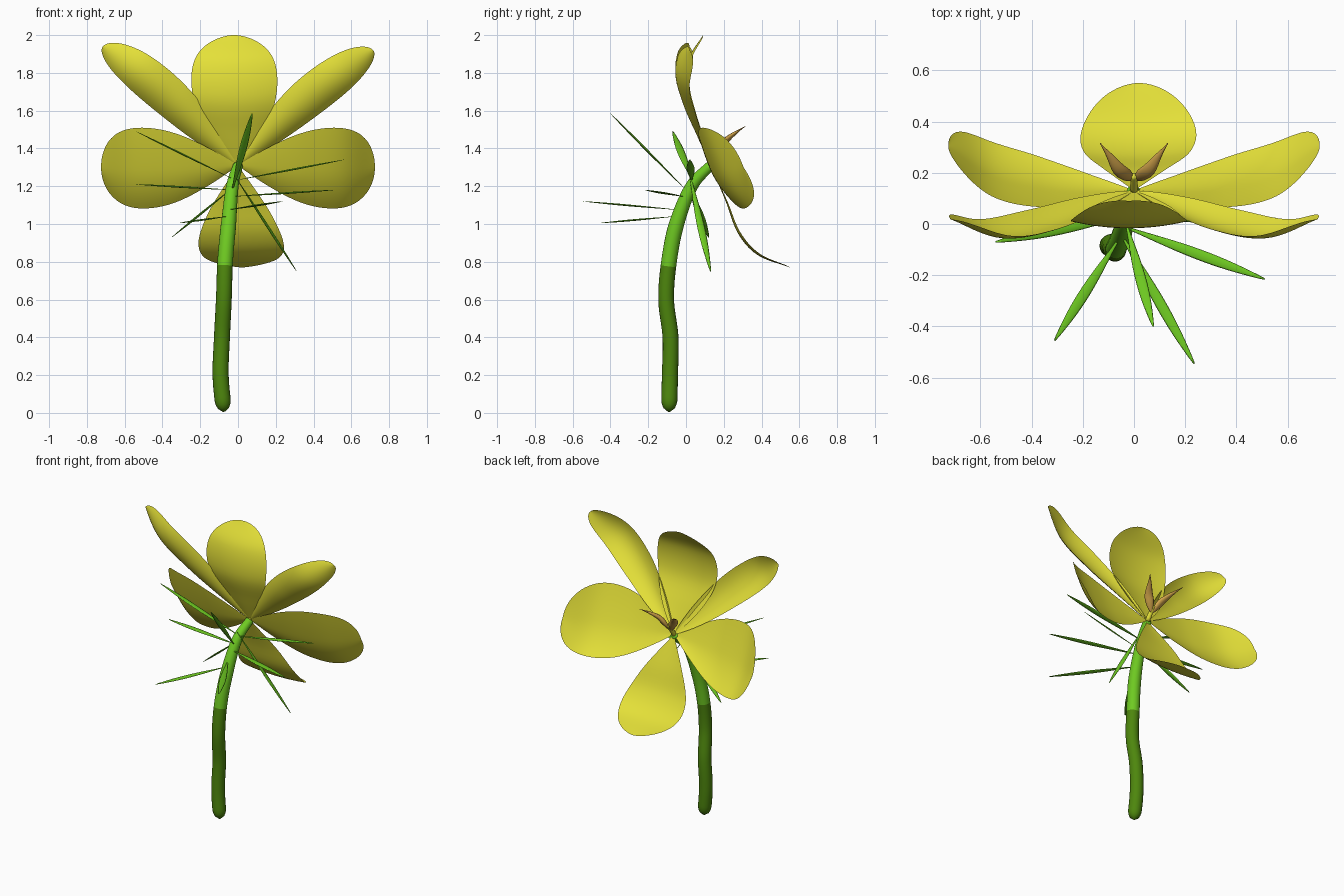
import bpy, bmesh, math
from mathutils import Vector as V

if "Cube" in bpy.data.objects:
    bpy.data.objects.remove(bpy.data.objects["Cube"])


def mat(name, c):
    m = bpy.data.materials.new(name)
    m.diffuse_color = (*c, 1)
    m.use_nodes = True
    m.node_tree.nodes["Principled BSDF"].inputs["Base Color"].default_value = m.diffuse_color
    return m


YELLOW = mat("petal yellow", (0.78, 0.75, 0.04))
LIGHT = mat("light green", (0.16, 0.60, 0.016))
DARK = mat("dark green", (0.075, 0.24, 0.004))
OCHRE = mat("ochre", (0.64, 0.37, 0.07))


def spline(pts, t):
    """Catmull-Rom point at t in 0..1 through evenly spaced points."""
    pts = [V(p) for p in pts]
    n = len(pts) - 1
    i = min(int(t * n), n - 1)
    u = t * n - i
    b, c = pts[i], pts[i + 1]
    a = pts[i - 1] if i else b * 2 - c
    d = pts[i + 2] if i + 2 <= n else c * 2 - b
    return 0.5 * (b * 2 + (c - a) * u + (a * 2 - b * 5 + c * 4 - d) * u * u
                  + (b * 3 - a - c * 3 + d) * u ** 3)


def grid_object(name, rows, mats, closed=False):
    """Skin a list of vertex rows into a smooth surface."""
    bm = bmesh.new()
    vr = [[bm.verts.new(p) for p in r] for r in rows]
    m = len(vr[0])
    for r0, r1 in zip(vr, vr[1:]):
        for j in range(m if closed else m - 1):
            k = (j + 1) % m
            bm.faces.new((r0[j], r0[k], r1[k], r1[j]))
    if closed:
        bm.faces.new(vr[0][::-1])
        bm.faces.new(vr[-1])
    bmesh.ops.remove_doubles(bm, verts=bm.verts, dist=1e-5)
    if closed:
        bmesh.ops.recalc_face_normals(bm, faces=bm.faces)
    me = bpy.data.meshes.new(name)
    bm.to_mesh(me)
    bm.free()
    for mt in mats:
        me.materials.append(mt)
    for p in me.polygons:
        p.use_smooth = True
    ob = bpy.data.objects.new(name, me)
    bpy.context.collection.objects.link(ob)
    return ob


def tube(name, path, radius, mats, n=12, rings=24, side=None, flat=1.0):
    """Sweep an ellipse along a path; radius is a function of t."""
    rows = []
    for i in range(rings + 1):
        t = i / rings
        p = spline(path, t)
        d = (spline(path, min(t + .01, 1)) - spline(path, max(t - .01, 0))).normalized()
        s = V(side) if side else V((1, 0, 0))
        s = (s - d * s.dot(d)).normalized()
        w = d.cross(s)
        r = radius(t)
        rows.append([p + s * r * math.cos(2 * math.pi * k / n)
                     + w * r * flat * math.sin(2 * math.pi * k / n) for k in range(n)])
    return grid_object(name, rows, mats, True)


# Stem, dark below and light above
STEM = [(-.075, -.09, .006), (-.092, -.085, .2), (-.085, -.082, .4), (-.075, -.105, .6),
        (-.068, -.09, .8), (-.05, -.05, 1.0), (-.03, .03, 1.2), (0, .13, 1.31)]


def stem_radius(t):
    r = .043 - .003 * t - .014 * max(0, (t - .7) / .3)
    return r * math.sqrt(max(0.02, 1 - max(0, 1 - t / .05) ** 2))


stem = tube("stem", STEM, stem_radius, [DARK, LIGHT], 20, 72)
for p in stem.data.polygons:
    p.material_index = int(p.center.z > .78)

# Petals: midline, half-width vector, cupping of lower and upper edge, fullness
NORMAL = V((0, .91, .41))
BASE = (0, .13, 1.31)


def petal(name, mid, side, cup, a, b):
    peak = a / (a + b)
    fmax = peak ** a * (1 - peak) ** b
    rows = []
    for i in range(33):
        t = 1 - (1 - i / 32) ** 1.8
        f = max(t ** a * (1 - t) ** b / fmax, .008 * (1 - t))
        p = spline(mid, t)
        rows.append([p + V(side) * f * u + NORMAL * cup[u > 0] * f * u * u
                     for u in [k / 8 for k in range(-8, 9)]])
    return grid_object(name, rows, [YELLOW])


petal("top_petal", [BASE, (-.01, .055, 1.48), (-.018, -.012, 1.66), (-.02, 0, 1.85),
                    (-.02, .09, 2.0)], (.228, 0, 0), (.03, .03), .95, .6)
petal("bottom_petal", [BASE, (.005, .21, 1.12), (.012, .275, .95), (.02, .38, .835),
                       (.02, .55, .77)], (.226, 0, 0), (.015, .015), 1.1, .62)
for sx, label in ((-1, "left"), (1, "right")):
    petal(label + "_wide_petal",
          [BASE, (.19 * sx, .125, 1.295), (.37 * sx, .14, 1.285), (.56 * sx, .19, 1.285),
           (.725 * sx, .305, 1.30)], (0, -.09, .222), (.05, .01), 1.0, .48)
    dz = 0 if sx < 0 else -.02
    petal(label + "_narrow_petal",
          [BASE, (.17 * sx, .055, 1.475), (.35 * sx, -.015, 1.645 + dz / 2),
           (.54 * sx, -.048, 1.805 + dz), (.715 * sx, .018, 1.94 + dz)],
          (-.07 * sx, -.035, .08), (.04, .04), .85, .55)

# Thin leaf blades: stem attachment point to tip
LEAVES = [((-.03, .03, 1.24), (-.54, -.07, 1.49)),
          ((-.03, .0, 1.18), (.075, -.40, 1.585)),
          ((-.02, .03, 1.23), (.56, .02, 1.34)),
          ((-.03, .01, 1.18), (-.54, .02, 1.21)),
          ((-.04, -.01, 1.145), (.51, -.215, 1.18)),
          ((-.05, -.04, 1.075), (.235, -.545, 1.12)),
          ((-.06, -.06, 1.04), (-.31, -.455, 1.005)),
          ((-.03, .02, 1.19), (-.35, .12, .93)),
          ((-.02, .02, 1.26), (.31, .13, .75))]
for i, (p, q) in enumerate(LEAVES):
    d = V(q) - V(p)
    tube(f"leaf_{i + 1}", [p, q],
         lambda t: .004 + .017 * math.sin(math.pi * t ** 1.2) if t < .98 else .003,
         [LIGHT], 8, 20, d.cross(V((0, 0, 1))), .22)

# Two forked ochre stigmas on a short style
tube("style", [BASE, (0, .165, 1.36), (0, .19, 1.395)], lambda t: .016 - .004 * t, [YELLOW], 10, 6)
for sx, label in ((-1, "left"), (1, "right")):
    tube(label + "_stigma",
         [(.004 * sx, .17, 1.35), (.03 * sx, .19, 1.40), (.06 * sx, .215, 1.445),
          (.095 * sx, .265, 1.485), (.132 * sx, .315, 1.518)],
         lambda t: .002 + .026 * math.sin(math.pi * t ** .7) ** 1.4 if t < .99 else .002,
         [OCHRE], 10, 20, (sx, -.6, -.1), .6)
